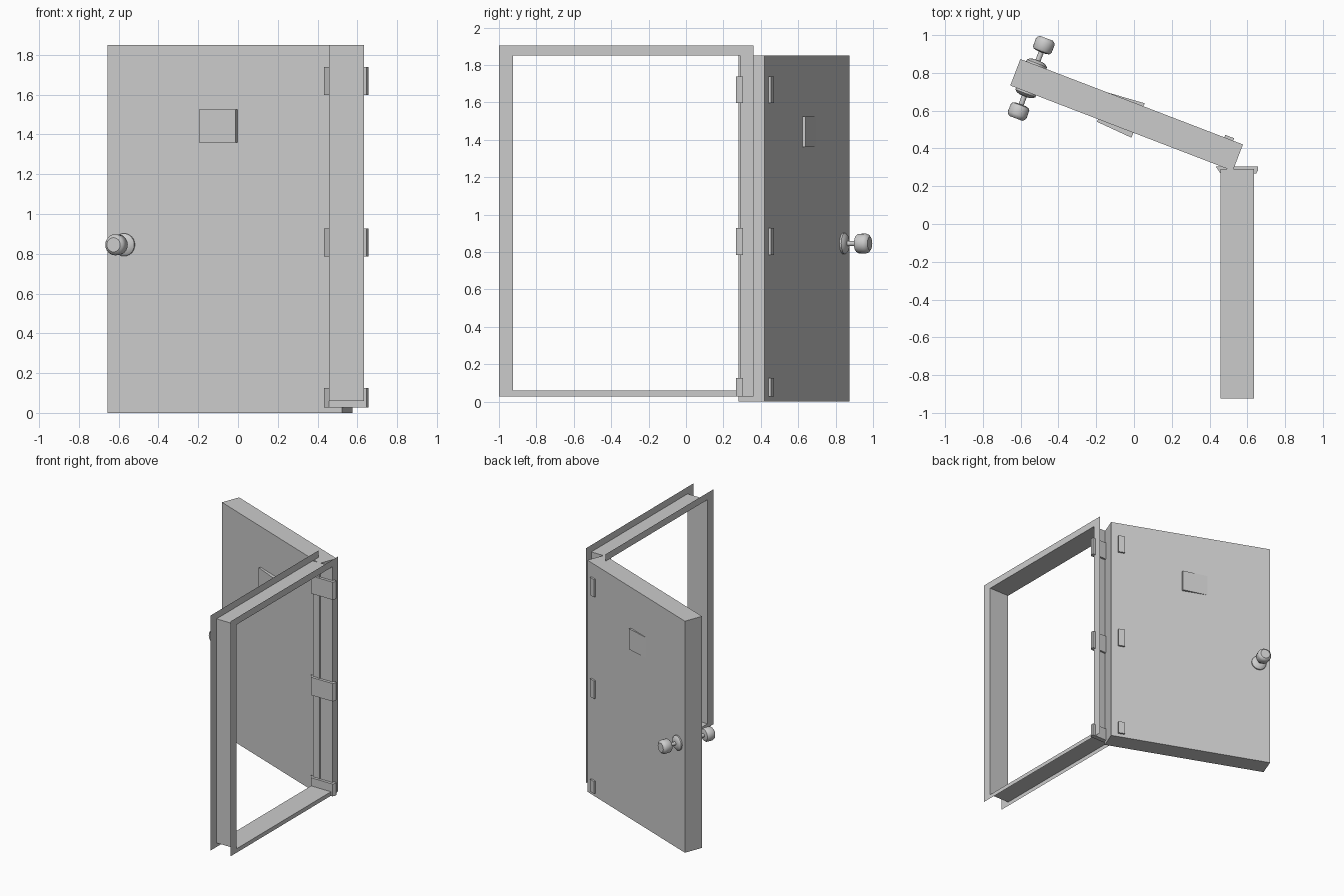
import bpy, bmesh
from math import radians, cos, sin, pi
from mathutils import Matrix

cube = bpy.data.objects.get("Cube")
if cube:
    bpy.data.objects.remove(cube, do_unlink=True)

grey = bpy.data.materials.new("plain_grey")
grey.use_nodes = True
grey.diffuse_color = (0.6, 0.6, 0.6, 1)
grey.node_tree.nodes["Principled BSDF"].inputs["Base Color"].default_value = (0.6, 0.6, 0.6, 1)

# The leaf swings about its lower inner hinge corner
SWING = Matrix.Translation((0.523, 0.281, 0)) @ Matrix.Rotation(radians(-21), 4, 'Z')
WIDTH, THICK, HEIGHT = 1.262, 0.15, 1.85
HINGE_HEIGHTS = {"top": (1.597, 1.738), "middle": (0.785, 0.928), "bottom": (0.027, 0.125)}


def finish(name, bm, matrix=Matrix(), smooth=False):
    bmesh.ops.recalc_face_normals(bm, faces=bm.faces)
    mesh = bpy.data.meshes.new(name)
    bm.to_mesh(mesh)
    bm.free()
    mesh.materials.append(grey)
    obj = bpy.data.objects.new(name, mesh)
    bpy.context.collection.objects.link(obj)
    obj.matrix_world = matrix
    if smooth:
        bpy.ops.object.select_all(action='DESELECT')
        obj.select_set(True)
        bpy.context.view_layer.objects.active = obj
        bpy.ops.object.shade_smooth_by_angle(angle=radians(35))
    return obj


def prism(name, outline, z0, z1, matrix=Matrix()):
    """Extrude a plan outline from z0 to z1."""
    bm = bmesh.new()
    low = [bm.verts.new((x, y, z0)) for x, y in outline]
    high = [bm.verts.new((x, y, z1)) for x, y in outline]
    bm.faces.new(low)
    bm.faces.new(high)
    for i in range(len(low)):
        j = (i + 1) % len(low)
        bm.faces.new((low[i], low[j], high[j], high[i]))
    return finish(name, bm, matrix)


def lathe(name, profile, matrix, sides=24):
    """Spin (radius, height) points about the local z axis."""
    bm = bmesh.new()
    rings = [[bm.verts.new((r * cos(2 * pi * k / sides), r * sin(2 * pi * k / sides), h))
              for k in range(sides)] for r, h in profile]
    for a, b in zip(rings, rings[1:]):
        for k in range(sides):
            n = (k + 1) % sides
            bm.faces.new((a[k], a[n], b[n], b[k]))
    bm.faces.new(rings[0])
    bm.faces.new(rings[-1])
    return finish(name, bm, matrix, smooth=True)


# Sheet-metal frame: a channel with two outward flanges swept round the opening
outer = (-1.0, 0.36, 0.028, 1.905)
inner = (-0.925, 0.29, 0.06, 1.85)
bm = bmesh.new()
loops = []
for x, (y0, y1, z0, z1) in ((0.458, outer), (0.458, inner), (0.634, inner), (0.634, outer)):
    loops.append([bm.verts.new((x, y, z)) for y, z in ((y0, z0), (y1, z0), (y1, z1), (y0, z1))])
for a, b in zip(loops, loops[1:]):
    for k in range(4):
        n = (k + 1) % 4
        bm.faces.new((a[k], a[n], b[n], b[k]))
finish("door_frame", bm)

# Door leaf
prism("door_leaf", [(-WIDTH, 0), (0, 0), (0, THICK), (-WIDTH, THICK)], 0, HEIGHT, SWING)

# Hinge clamps on the frame and hinge plates on the leaf
clamp = [(0.432, 0.305), (0.458, 0.268), (0.647, 0.268), (0.657, 0.285), (0.657, 0.305)]
plate = [(-0.105, 0.14), (-0.055, 0.14), (-0.055, 0.164), (-0.105, 0.164)]
for place, (z0, z1) in HINGE_HEIGHTS.items():
    prism(place + "_hinge_clamp", clamp, z0, z1)
    prism(place + "_hinge_plate", plate, z0, z1, SWING)

# Viewing hatch, slightly tapered through the leaf
prism("viewing_hatch", [(-0.764, -0.015), (-0.564, -0.028), (-0.564, 0.167), (-0.764, 0.1505)],
      1.36, 1.525, SWING)

# Rosette, stem and knob on both faces
rosette = [(0.057, 0), (0.057, 0.01), (0.045, 0.02), (0.026, 0.026)]
stem = [(0.014, 0.02), (0.014, 0.085)]
knob = [(0.026, 0.073), (0.045, 0.078), (0.052, 0.088), (0.053, 0.13), (0.048, 0.143), (0.036, 0.152)]
for side, y, turn in (("front", 0, 90), ("back", THICK, -90)):
    seat = SWING @ Matrix.Translation((-1.172, y, 0.845)) @ Matrix.Rotation(radians(turn), 4, 'X')
    for part, profile in (("rosette", rosette), ("stem", stem), ("knob", knob)):
        lathe(side + "_" + part, profile, seat)
